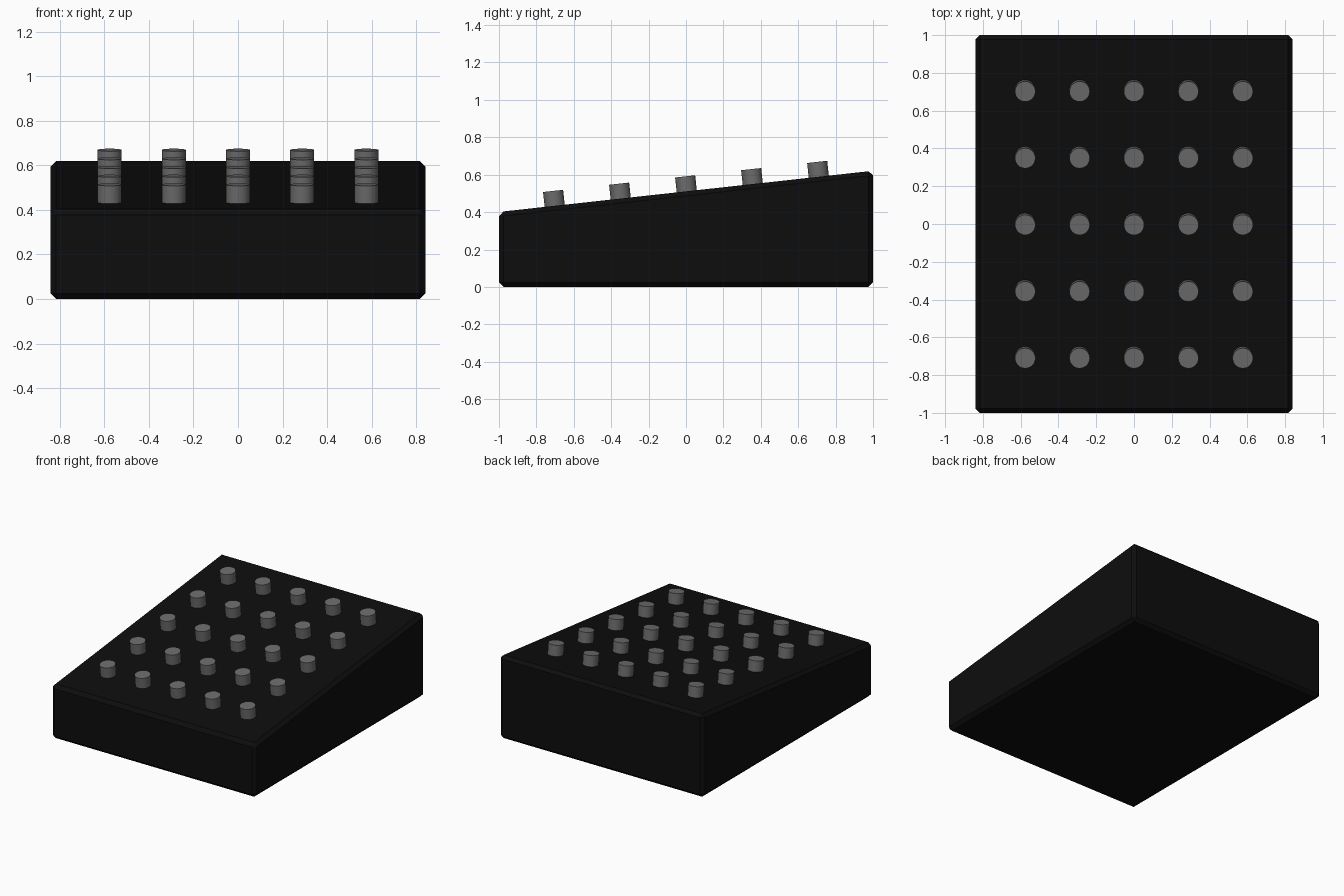
import bpy, bmesh, math
from mathutils import Vector, Matrix

if "Cube" in bpy.data.objects:
    bpy.data.objects.remove(bpy.data.objects["Cube"])


def material(name, rgb):
    m = bpy.data.materials.new(name)
    m.diffuse_color = (*rgb, 1)
    m.use_nodes = True
    m.node_tree.nodes["Principled BSDF"].inputs["Base Color"].default_value = m.diffuse_color
    return m


black = material("black_plastic", (0.004, 0.004, 0.004))
grey = material("grey_knob", (0.15, 0.15, 0.15))

HALF_W, HALF_D = 0.84, 1.0
MID_Z, SLOPE = 0.511, 0.11
TILT = math.atan(SLOPE)


def add_object(name, bm, mat):
    bmesh.ops.recalc_face_normals(bm, faces=bm.faces)
    me = bpy.data.meshes.new(name)
    bm.to_mesh(me)
    bm.free()
    me.materials.append(mat)
    ob = bpy.data.objects.new(name, me)
    bpy.context.collection.objects.link(ob)
    return ob


# Wedge-shaped case with chamfered edges
bm = bmesh.new()
bmesh.ops.create_cube(bm, size=2)
for v in bm.verts:
    top = v.co.z > 0
    v.co.x *= HALF_W
    v.co.y *= HALF_D
    v.co.z = MID_Z + SLOPE * v.co.y if top else 0
bmesh.ops.bevel(bm, geom=bm.edges[:], offset=0.024, segments=1,
                affect='EDGES', profile=0.5)
add_object("case", bm, black)

# Five by five grid of knobs standing square to the sloping panel
R, H, SUNK = 0.054, 0.08, 0.02
for row in range(-2, 3):
    for col in range(-2, 3):
        y = row * 0.353 + 0.004
        bm = bmesh.new()
        bmesh.ops.create_cone(bm, cap_ends=True, segments=32, radius1=R,
                              radius2=R, depth=H + SUNK)
        knob = add_object(f"knob_{row + 3}_{col + 3}", bm, grey)
        spot = Vector((col * 0.288, y, MID_Z + SLOPE * y))
        knob.matrix_world = (Matrix.Translation(spot)
                             @ Matrix.Rotation(TILT, 4, 'X')
                             @ Matrix.Translation((0, 0, (H - SUNK) / 2)))
        for p in knob.data.polygons:
            p.use_smooth = len(p.vertices) == 4
        for e in knob.data.edges:
            za, zb = (knob.data.vertices[i].co.z for i in e.vertices)
            e.use_edge_sharp = abs(za - zb) < 1e-4
